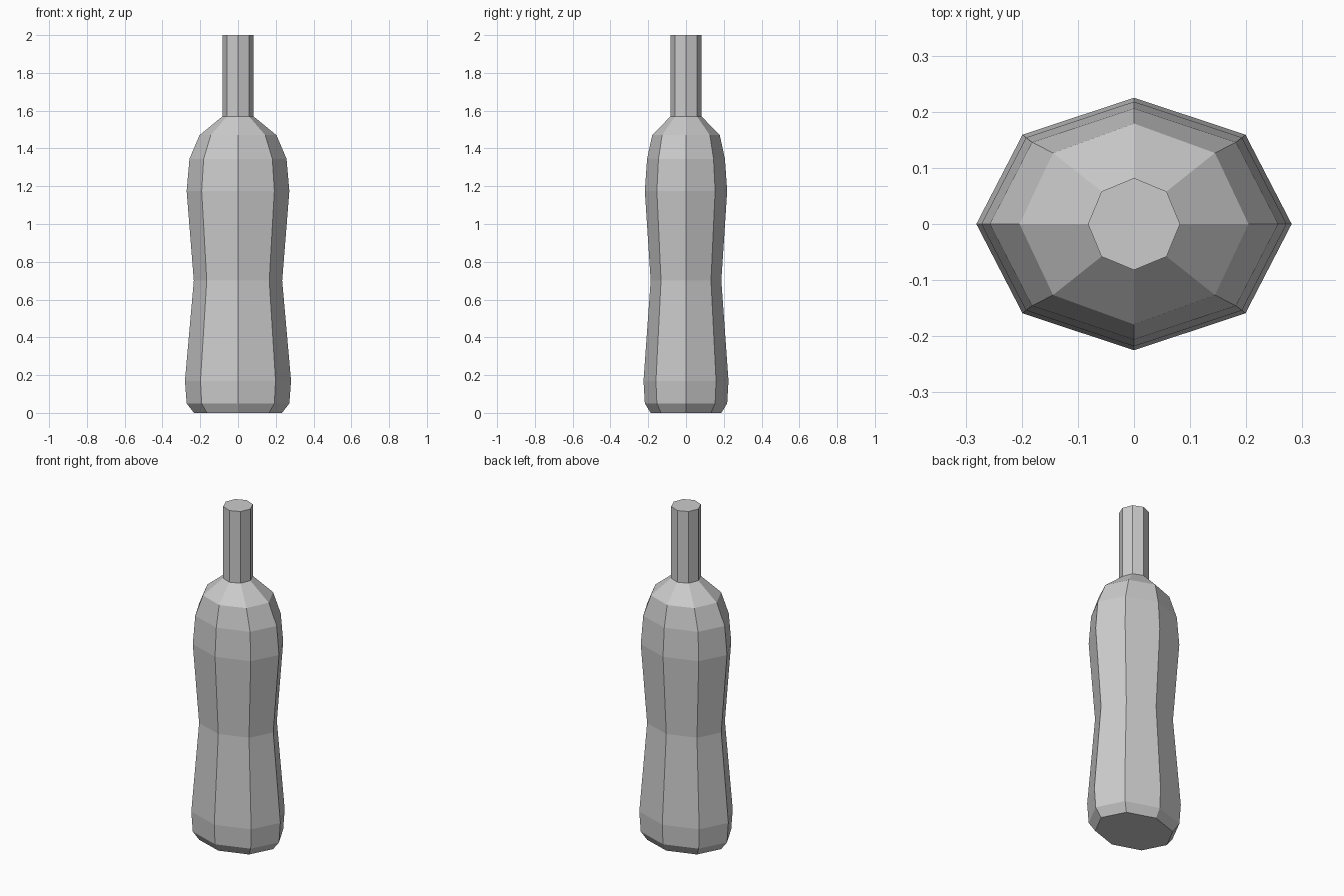
import bpy, bmesh
from math import cos, sin, tau

if "Cube" in bpy.data.objects:
    bpy.data.objects.remove(bpy.data.objects["Cube"])

SIDES = 8


def lofted(name, rings):
    """Closed low-poly solid through oval rings given as (z, x radius, y radius)."""
    bm = bmesh.new()
    loops = [[bm.verts.new((rx * cos(tau * i / SIDES), ry * sin(tau * i / SIDES), z))
              for i in range(SIDES)] for z, rx, ry in rings]
    for low, high in zip(loops, loops[1:]):
        for i in range(SIDES):
            j = (i + 1) % SIDES
            bm.faces.new((low[i], low[j], high[j], high[i]))
    bm.faces.new(loops[0][::-1])
    bm.faces.new(loops[-1])
    bmesh.ops.recalc_face_normals(bm, faces=bm.faces)
    mesh = bpy.data.meshes.new(name)
    bm.to_mesh(mesh)
    bm.free()
    obj = bpy.data.objects.new(name, mesh)
    bpy.context.collection.objects.link(obj)
    return obj


# Bottle: bevelled base, pinched waist, rounded shoulders, straight round neck
lofted("bottle", [
    (0.00, 0.233, 0.187),
    (0.05, 0.272, 0.218),
    (0.17, 0.281, 0.225),
    (0.70, 0.234, 0.187),
    (1.175, 0.272, 0.218),
    (1.345, 0.257, 0.206),
    (1.47, 0.204, 0.179),
    (1.57, 0.082, 0.082),
    (2.00, 0.082, 0.082),
])
